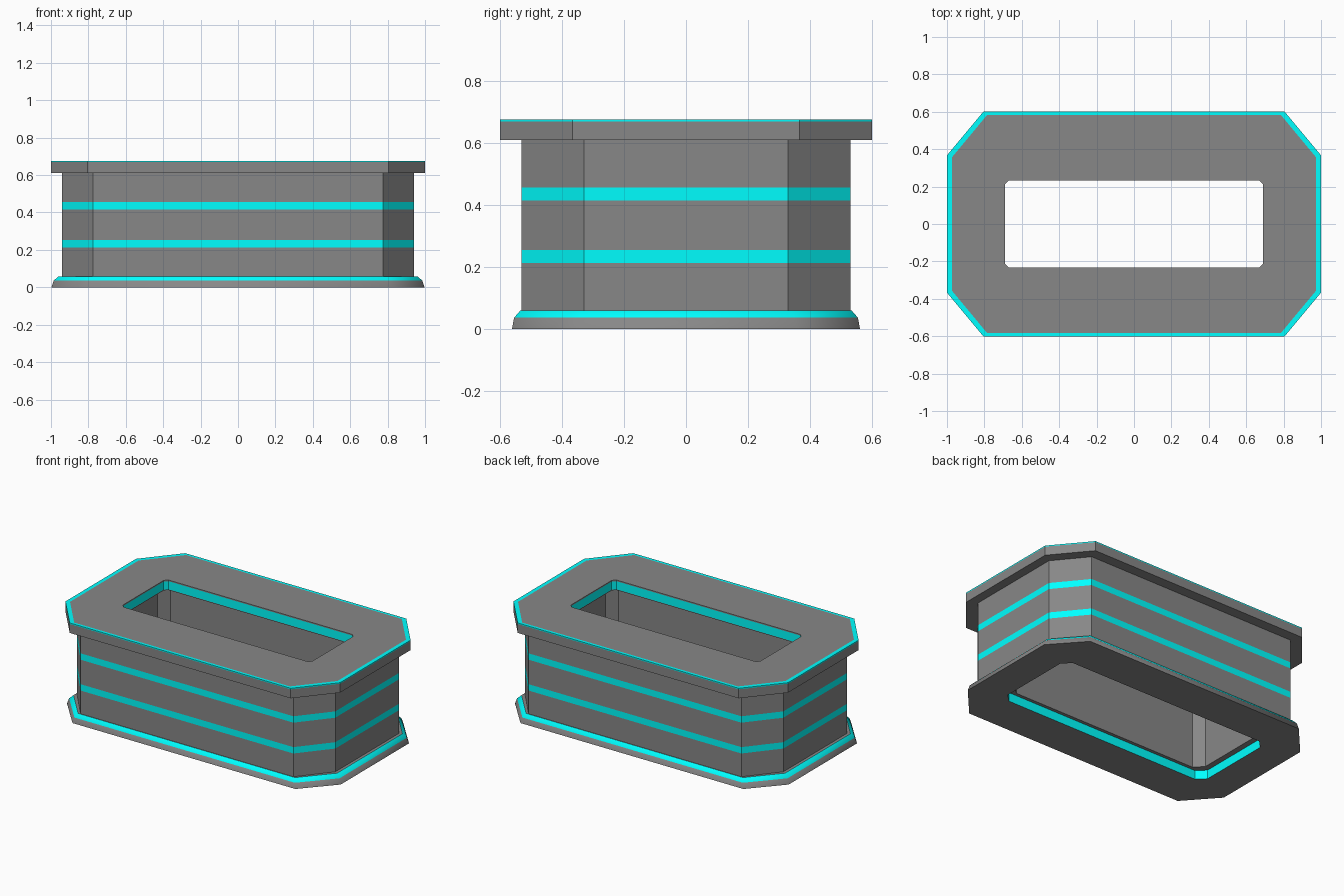
import bpy, bmesh

if "Cube" in bpy.data.objects:
    bpy.data.objects.remove(bpy.data.objects["Cube"])


def make_material(name, color):
    m = bpy.data.materials.new(name)
    m.diffuse_color = color
    m.use_nodes = True
    m.node_tree.nodes["Principled BSDF"].inputs["Base Color"].default_value = m.diffuse_color
    return m


GREY = make_material("grey_panel", (0.245, 0.245, 0.245, 1))
CYAN = make_material("cyan_trim", (0.0, 1.0, 1.0, 1))


def octagon(hx, hy, cx, cy, z):
    """Rectangle with cut corners: half sizes hx, hy; corner points at cx, cy."""
    q = [(hx, -cy), (hx, cy), (cx, hy), (-cx, hy),
         (-hx, cy), (-hx, -cy), (-cx, -hy), (cx, -hy)]
    return [(x, y, z) for x, y in q]


def hole(hx, hy, d, z):
    return octagon(hx, hy, hx - d, hy - d, z)


def ring_solid(name, rings, cyan_bands, smooth_bands=()):
    """Join successive octagon rings into a closed frame; band i runs from ring i to i+1."""
    bm = bmesh.new()
    loops = [[bm.verts.new(p) for p in r] for r in rings]
    n = len(loops)
    for i in range(n):
        a, b = loops[i], loops[(i + 1) % n]
        for k in range(8):
            j = (k + 1) % 8
            f = bm.faces.new((a[k], a[j], b[j], b[k]))
            f.material_index = int(i in cyan_bands)
            f.smooth = i in smooth_bands
    bmesh.ops.recalc_face_normals(bm, faces=bm.faces)
    me = bpy.data.meshes.new(name)
    bm.to_mesh(me)
    bm.free()
    me.materials.append(GREY)
    me.materials.append(CYAN)
    ob = bpy.data.objects.new(name, me)
    bpy.context.collection.objects.link(ob)
    return ob


# Sloped base with cyan upper edge and cyan opening wall
ring_solid("base_plinth", [
    octagon(0.997, 0.562, 0.812, 0.355, 0),
    octagon(0.985, 0.555, 0.803, 0.35, 0.036),
    octagon(0.96, 0.535, 0.79, 0.34, 0.059),
    hole(0.778, 0.297, 0.053, 0.059),
    hole(0.778, 0.297, 0.053, 0),
], {1, 3}, {0, 1})

# Hollow body with two cyan stripes
body = [octagon(0.94, 0.531, 0.775, 0.33, z)
        for z in (0.059, 0.212, 0.254, 0.415, 0.457, 0.61)]
body += [hole(0.74, 0.275, 0.055, z) for z in (0.61, 0.059)]
ring_solid("hollow_body", body, {1, 3})

# Top slab with cyan rim and cyan opening wall
ring_solid("top_slab", [
    octagon(1.0, 0.601, 0.805, 0.367, 0.61),
    octagon(1.0, 0.601, 0.805, 0.367, 0.669),
    octagon(1.0, 0.601, 0.805, 0.367, 0.676),
    octagon(0.974, 0.582, 0.786, 0.356, 0.676),
    hole(0.69, 0.233, 0.02, 0.676),
    hole(0.69, 0.233, 0.02, 0.668),
    hole(0.69, 0.233, 0.02, 0.615),
    hole(0.69, 0.233, 0.02, 0.61),
], {1, 2, 5})
